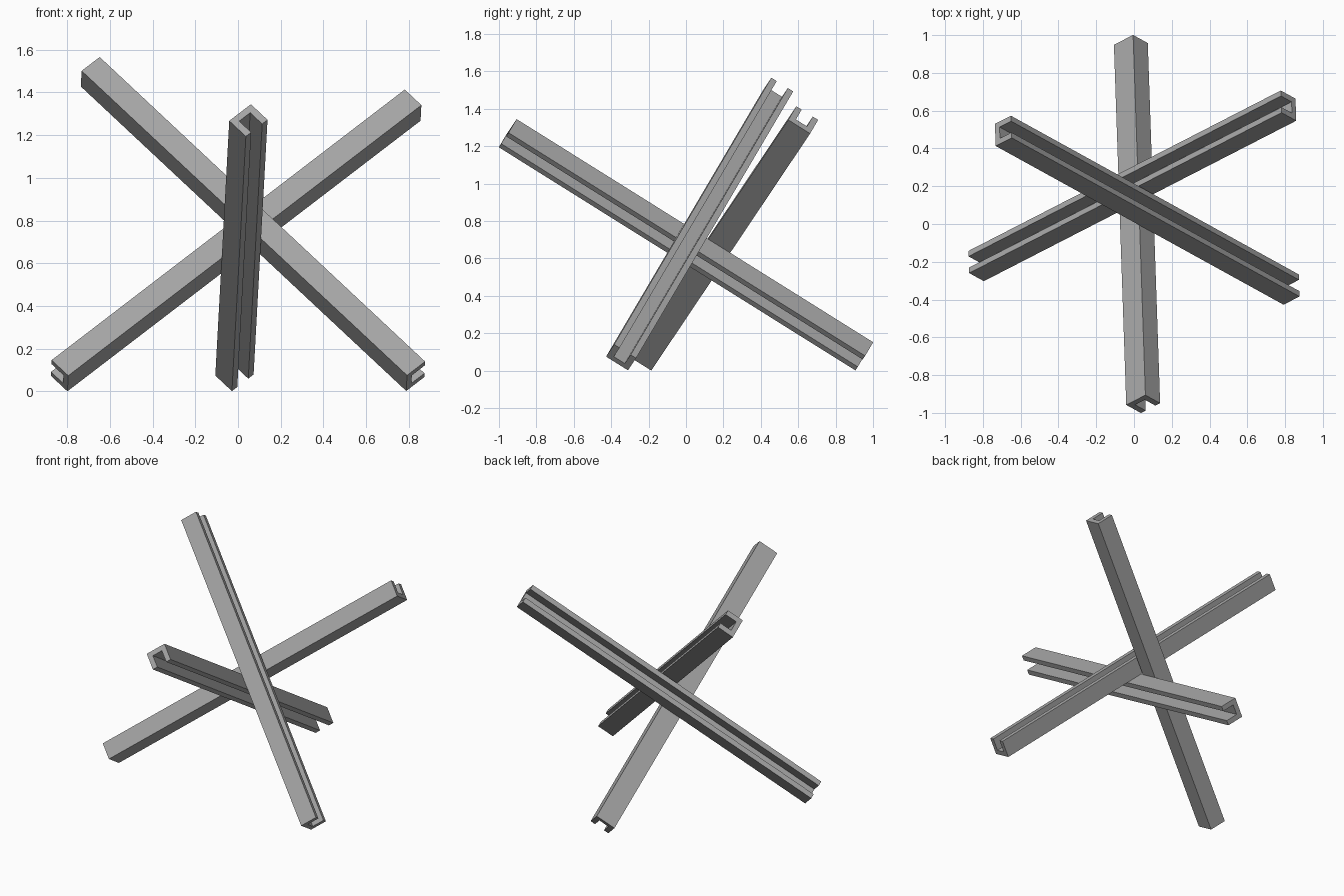
import bpy, bmesh
from mathutils import Vector, Matrix

if "Cube" in bpy.data.objects:
    bpy.data.objects.remove(bpy.data.objects["Cube"])

# Three mutually perpendicular beam directions
A = Vector((-0.029, 0.847, -0.530)).normalized()
B = Vector((0.677, -0.371, -0.635))
B = (B - A * B.dot(A)).normalized()
C = A.cross(B).normalized()

LENGTH, WIDTH, DEPTH = 2.25, 0.138, 0.115
FLANGE, WEB = 0.034, 0.032

steel = bpy.data.materials.new("dark_steel")
steel.diffuse_color = (0.38, 0.38, 0.38, 1)
steel.use_nodes = True
steel.node_tree.nodes["Principled BSDF"].inputs["Base Color"].default_value = steel.diffuse_color


def channel_beam(name, center, along, opening):
    """U-channel bar running along one direction, slot facing another."""
    w, d = WIDTH / 2, DEPTH / 2
    profile = [(-w, -d), (w, -d), (w, d), (w - FLANGE, d),
               (w - FLANGE, WEB - d), (FLANGE - w, WEB - d),
               (FLANGE - w, d), (-w, d)]
    side = opening.cross(along)
    frame = Matrix((side, opening, along)).transposed()
    bm = bmesh.new()
    face = bm.faces.new([bm.verts.new((x, y, -LENGTH / 2)) for x, y in profile])
    ext = bmesh.ops.extrude_face_region(bm, geom=[face], use_keep_orig=True)
    top = [g for g in ext["geom"] if isinstance(g, bmesh.types.BMVert)]
    bmesh.ops.translate(bm, verts=top, vec=(0, 0, LENGTH))
    bmesh.ops.recalc_face_normals(bm, faces=bm.faces[:])
    mesh = bpy.data.meshes.new(name)
    bm.to_mesh(mesh)
    bm.free()
    mesh.materials.append(steel)
    obj = bpy.data.objects.new(name, mesh)
    obj.matrix_world = Matrix.Translation(center) @ frame.to_4x4()
    bpy.context.collection.objects.link(obj)


# Crossed beams of the obstacle, resting against each other near the middle
channel_beam("front_to_back_beam", (0.016, 0.0, 0.673), A, B)
channel_beam("left_high_beam", (0.070, 0.073, 0.784), B, -C)
channel_beam("right_high_beam", (-0.009, 0.202, 0.707), C, -B)
